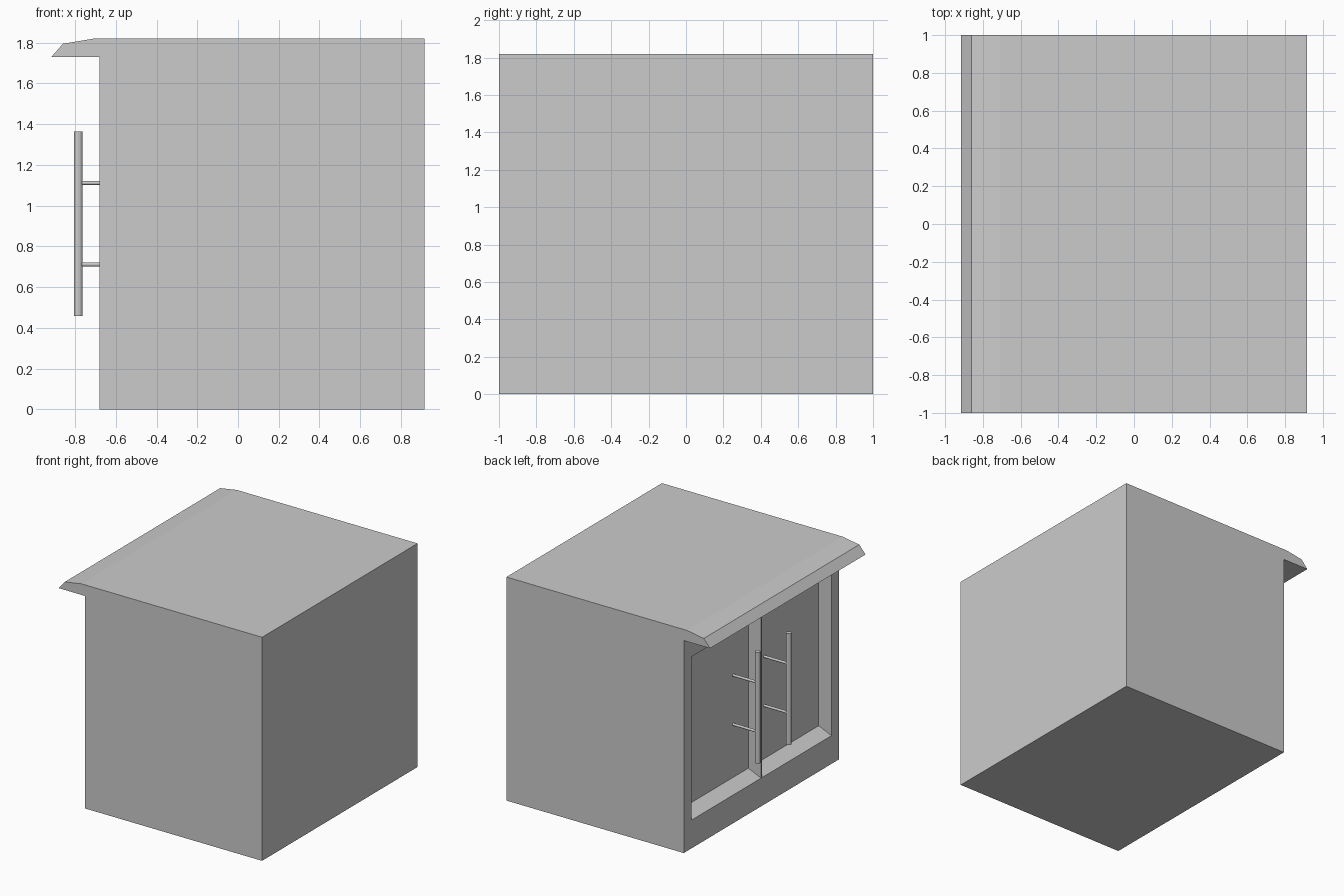
import bpy, bmesh, math

if "Cube" in bpy.data.objects:
    bpy.data.objects.remove(bpy.data.objects["Cube"])


def extrude_profile(name, pts, y0, y1):
    """Closed x-z outline pushed along y."""
    bm = bmesh.new()
    face = bm.faces.new([bm.verts.new((x, y0, z)) for x, z in pts])
    ext = bmesh.ops.extrude_face_region(bm, geom=[face])
    moved = [g for g in ext["geom"] if isinstance(g, bmesh.types.BMVert)]
    bmesh.ops.translate(bm, verts=moved, vec=(0, y1 - y0, 0))
    bmesh.ops.recalc_face_normals(bm, faces=bm.faces)
    mesh = bpy.data.meshes.new(name)
    bm.to_mesh(mesh)
    bm.free()
    ob = bpy.data.objects.new(name, mesh)
    bpy.context.collection.objects.link(ob)
    return ob


def rod(name, loc, radius, length, rot=(0, 0, 0), sides=12):
    bpy.ops.mesh.primitive_cylinder_add(vertices=sides, radius=radius,
                                        depth=length, location=loc, rotation=rot)
    bpy.context.object.name = name


FRONT, BACK, PANEL = -0.68, 0.917, -0.565

# Cabinet body with overhanging, chamfered top lip
body = extrude_profile("cabinet_body", [
    (FRONT, 0), (BACK, 0), (BACK, 1.82), (-0.71, 1.82),
    (-0.86, 1.795), (-0.917, 1.73), (FRONT, 1.73)], -1, 1)

# Door recess with sloped sill and head
recess = extrude_profile("recess_cutter", [
    (PANEL, 0.28), (PANEL, 1.51), (FRONT, 1.56), (-0.72, 1.577),
    (-0.72, 0.213), (FRONT, 0.23)], -0.9, 0.9)
recess.hide_render = True
recess.display_type = 'WIRE'
cut = body.modifiers.new("door_recess", 'BOOLEAN')
cut.operation = 'DIFFERENCE'
cut.object = recess
cut.solver = 'EXACT'

# Thin divider between the two doors
extrude_profile("door_divider", [
    (PANEL + 0.01, 0.27), (PANEL + 0.01, 1.52), (FRONT, 1.56), (FRONT, 0.23)],
    -0.005, 0.005)

# Pair of bar handles on stand-offs
for side, y in (("left", 0.2), ("right", -0.2)):
    rod(f"{side}_handle_bar", (-0.785, y, 0.912), 0.021, 0.906)
    for level, z in (("lower", 0.712), ("upper", 1.112)):
        rod(f"{side}_{level}_handle_post", (-0.675, y, z), 0.01, 0.22,
            rot=(0, math.pi / 2, 0))
